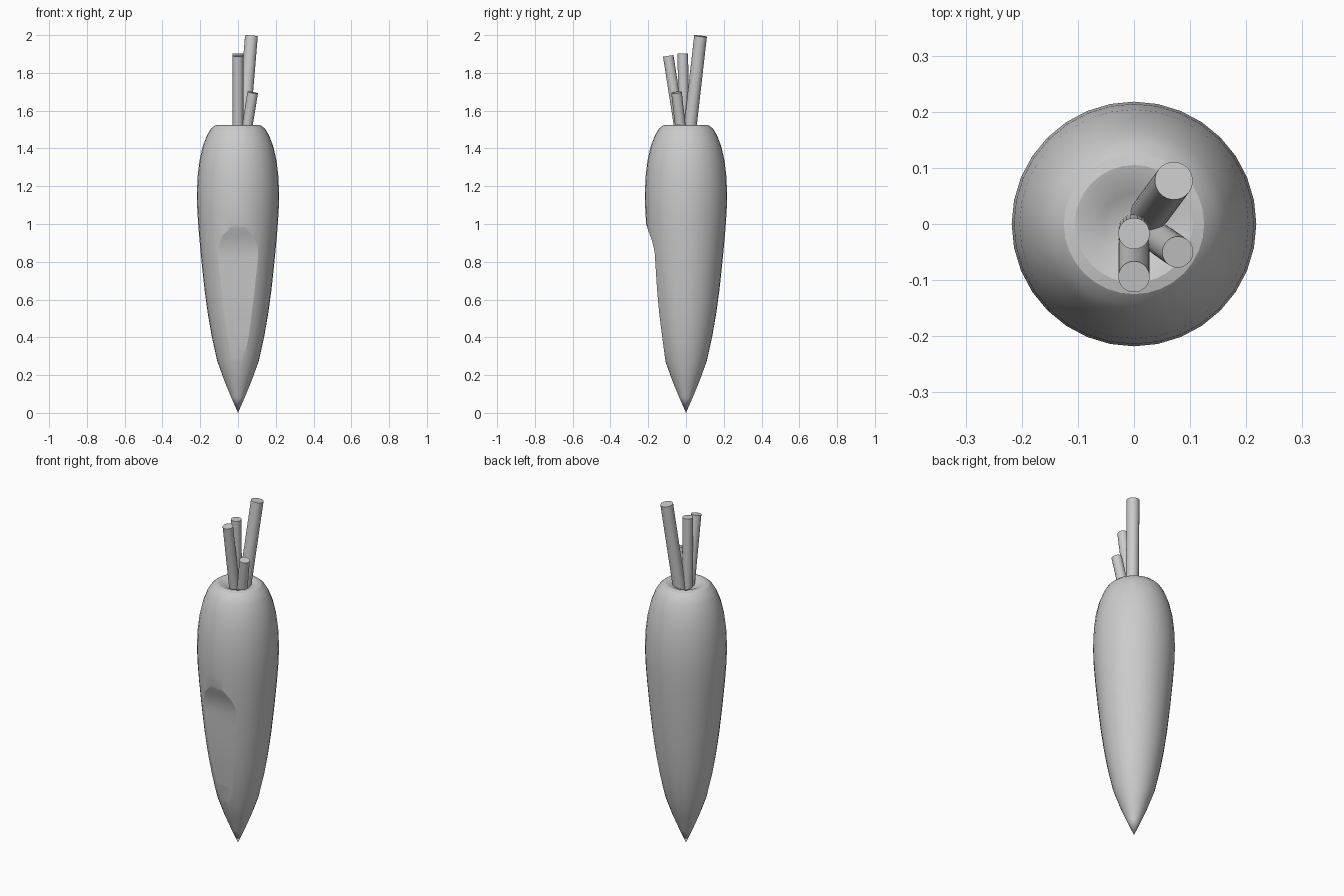
import bpy, bmesh, math
from mathutils import Vector

if "Cube" in bpy.data.objects:
    bpy.data.objects.remove(bpy.data.objects["Cube"])


def add_object(name, bm):
    bmesh.ops.recalc_face_normals(bm, faces=bm.faces)
    mesh = bpy.data.meshes.new(name)
    bm.to_mesh(mesh)
    bm.free()
    ob = bpy.data.objects.new(name, mesh)
    bpy.context.collection.objects.link(ob)
    return ob


def smooth(ob, angle):
    bpy.ops.object.select_all(action='DESELECT')
    ob.select_set(True)
    bpy.context.view_layer.objects.active = ob
    bpy.ops.object.shade_smooth_by_angle(angle=math.radians(angle))


def lathe(name, profile, sides):
    bm = bmesh.new()
    verts = [bm.verts.new((r, 0, z)) for r, z in profile]
    edges = [bm.edges.new(p) for p in zip(verts, verts[1:])]
    bmesh.ops.spin(bm, geom=verts + edges, cent=(0, 0, 0), axis=(0, 0, 1),
                   angle=math.tau, steps=sides, use_duplicate=False)
    bmesh.ops.remove_doubles(bm, verts=bm.verts, dist=0.0005)
    return add_object(name, bm)


# Tapered root with a softly dished crown
root = lathe("root", [
    (0, 0), (0.035, 0.08), (0.074, 0.175), (0.11, 0.275), (0.138, 0.4),
    (0.159, 0.52), (0.177, 0.65), (0.193, 0.8), (0.207, 0.95), (0.215, 1.06),
    (0.218, 1.15), (0.214, 1.25), (0.204, 1.335), (0.187, 1.41),
    (0.165, 1.468), (0.145, 1.502), (0.125, 1.52), (0.105, 1.525),
    (0.08, 1.519), (0.055, 1.506), (0.03, 1.495), (0, 1.49)], 32)

# Shaved patch on the front: side profile (y, z) extruded across x
cut = [(-0.4, 0.2), (-0.095, 0.2), (-0.111, 0.29), (-0.123, 0.38),
       (-0.141, 0.52), (-0.153, 0.65), (-0.160, 0.76), (-0.165, 0.84),
       (-0.171, 0.878), (-0.181, 0.915), (-0.194, 0.95), (-0.205, 0.98),
       (-0.212, 1.005), (-0.225, 1.03), (-0.4, 1.03)]
bm = bmesh.new()
face = bm.faces.new([bm.verts.new((-0.4, y, z)) for y, z in cut])
new = bmesh.ops.extrude_face_region(bm, geom=[face])["geom"]
bmesh.ops.translate(bm, vec=(0.8, 0, 0),
                    verts=[g for g in new if isinstance(g, bmesh.types.BMVert)])
cutter = add_object("patch_cutter", bm)
cutter.hide_render = True

mod = root.modifiers.new("patch", 'BOOLEAN')
mod.operation = 'DIFFERENCE'
mod.solver = 'EXACT'
mod.object = cutter
bpy.context.view_layer.objects.active = root
bpy.ops.object.modifier_apply(modifier=mod.name)
bpy.data.objects.remove(cutter)
smooth(root, 19)

# Cut leaf stalks: base point, top point, radius
stalks = [
    ((0.0, -0.01, 1.45), (0.0, -0.017, 1.902), 0.028),
    ((0.0, -0.025, 1.45), (0.0, -0.094, 1.89), 0.028),
    ((0.025, 0.015, 1.45), (0.071, 0.077, 1.995), 0.034),
    ((0.038, -0.022, 1.45), (0.078, -0.05, 1.696), 0.028),
]
for i, (base, top, radius) in enumerate(stalks, 1):
    base, top = Vector(base), Vector(top)
    axis = top - base
    bpy.ops.mesh.primitive_cylinder_add(
        vertices=24, radius=radius, depth=axis.length,
        location=(base + top) / 2,
        rotation=axis.to_track_quat('Z', 'Y').to_euler())
    stalk = bpy.context.object
    stalk.name = f"stalk_{i}"
    smooth(stalk, 40)
